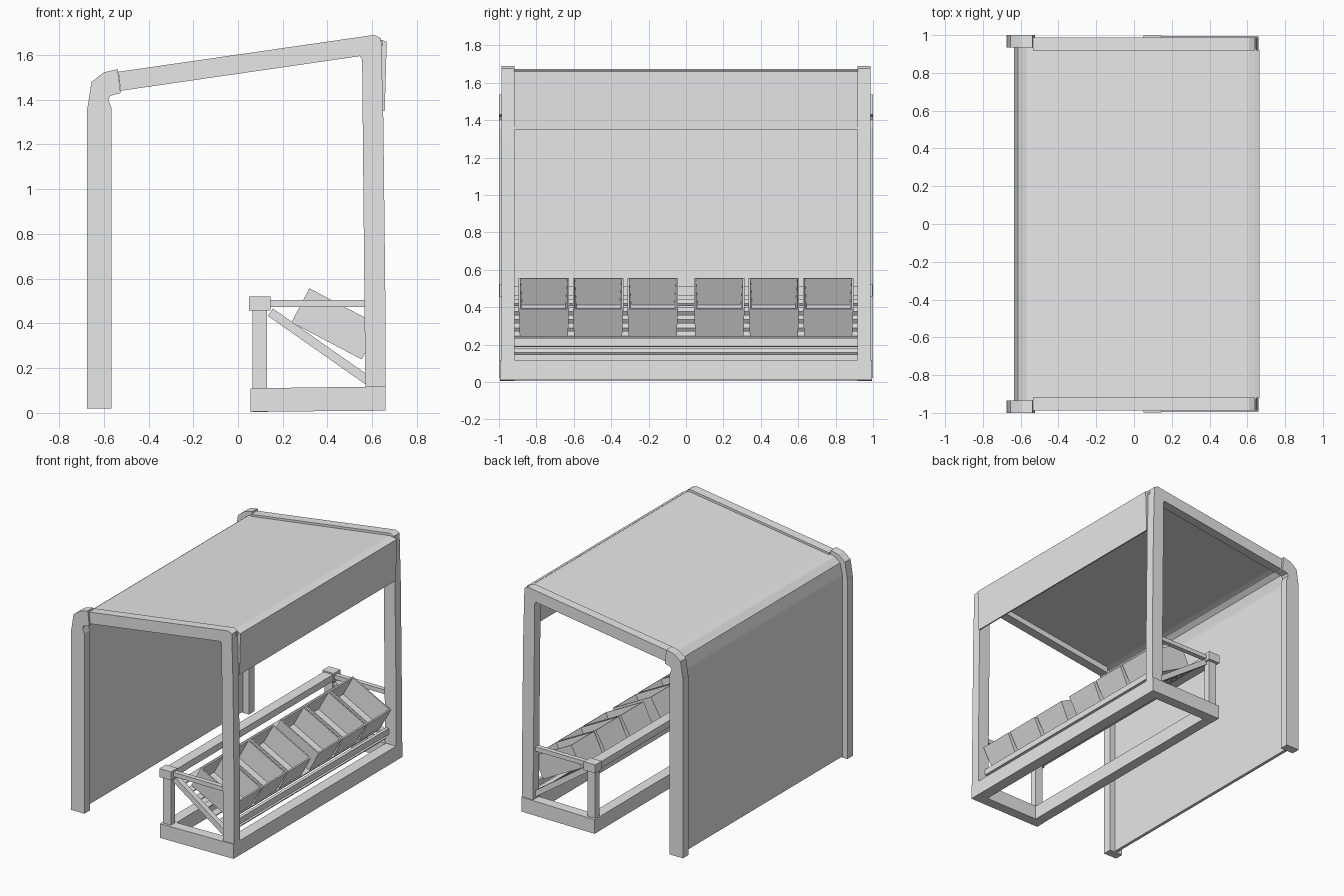
import bpy, bmesh, math
from mathutils import Matrix, Vector

cube = bpy.data.objects.get("Cube")
if cube:
    bpy.data.objects.remove(cube, do_unlink=True)

grey = bpy.data.materials.new("plain grey")
grey.use_nodes = True
grey.diffuse_color = (0.8, 0.8, 0.8, 1)
grey.node_tree.nodes["Principled BSDF"].inputs["Base Color"].default_value = (0.8, 0.8, 0.8, 1)


def finish(name, bm, mirror=False):
    """Turn a bmesh into an object, optionally mirrored front to back."""
    bmesh.ops.recalc_face_normals(bm, faces=bm.faces)
    mesh = bpy.data.meshes.new(name)
    bm.to_mesh(mesh)
    bm.free()
    mesh.materials.append(grey)
    obj = bpy.data.objects.new(name, mesh)
    bpy.context.collection.objects.link(obj)
    if mirror:
        mod = obj.modifiers.new("front to back", 'MIRROR')
        mod.use_axis = (False, True, False)
        mod.use_mirror_merge = False
    return obj


def prism(name, outline, y0, y1, mirror=False):
    """Extrude an x-z outline from y0 to y1."""
    bm = bmesh.new()
    face = bm.faces.new([bm.verts.new((x, y0, z)) for x, z in outline])
    ext = bmesh.ops.extrude_face_region(bm, geom=[face])
    bmesh.ops.translate(bm, vec=(0, y1 - y0, 0),
                        verts=[v for v in ext["geom"] if isinstance(v, bmesh.types.BMVert)])
    return finish(name, bm, mirror)


def box(name, x0, x1, y0, y1, z0, z1, mirror=False):
    return prism(name, [(x0, z0), (x1, z0), (x1, z1), (x0, z1)], y0, y1, mirror)


def strip(a, b, width):
    """Rectangle outline around the line from a to b."""
    a, b = Vector(a), Vector(b)
    d = (b - a).normalized() * width / 2
    n = Vector((-d.y, d.x))
    return [a + n, b + n, b - n, a - n]


# Shelter end frames
box("left_post", -0.675, -0.565, -1, -0.935, 0.02, 1.36, True)
prism("roof_elbow", [(-0.675, 1.35), (-0.655, 1.48), (-0.6, 1.522), (-0.538, 1.537),
                     (-0.525, 1.43), (-0.57, 1.418), (-0.58, 1.4), (-0.565, 1.36),
                     (-0.565, 1.35)], -1, -0.935, True)
prism("right_post_and_roof_beam",
      [(-0.535, 1.525), (0.61, 1.69), (0.64, 1.675), (0.65, 1.3), (0.66, 0.4), (0.66, 0.02),
       (0.57, 0.02), (0.555, 1.58), (0.545, 1.595), (-0.525, 1.44)], -0.987, -0.918, True)

# Wall and roof skin with a rounded corner
prism("wall_and_roof_panel",
      [(-0.635, 0.03), (-0.635, 1.38), (-0.615, 1.465), (-0.57, 1.5), (-0.52, 1.512),
       (0.61, 1.672), (0.645, 1.665), (0.645, 1.64), (0.61, 1.645), (-0.52, 1.485),
       (-0.56, 1.475), (-0.592, 1.45), (-0.612, 1.38), (-0.612, 0.03)], -0.937, 0.937)
prism("valance", [(0.638, 1.668), (0.665, 1.66), (0.656, 1.35), (0.646, 1.35)], -0.92, 0.92)

# Stand base and front rail
prism("base_end_bar", [(0.055, 0.005), (0.66, 0.01), (0.66, 0.118), (0.055, 0.11)],
      -0.995, -0.918, True)
box("base_inner_bar", 0.057, 0.135, -0.92, 0.92, 0.005, 0.11)
box("base_outer_bar", 0.575, 0.66, -0.92, 0.92, 0.01, 0.118)
box("short_post", 0.065, 0.13, -0.975, -0.925, 0.1, 0.47, True)
box("rail_cap", 0.05, 0.145, -0.997, -0.92, 0.457, 0.52, True)
box("long_rail", 0.06, 0.138, -0.93, 0.93, 0.46, 0.51)
box("end_rail", 0.14, 0.58, -0.965, -0.93, 0.473, 0.505, True)

# Sloping shelf
top, low = Vector((0.145, 0.45)), Vector((0.58, 0.145))
prism("diagonal_brace", strip(top, low, 0.04), -0.96, -0.92, True)
slope = (low - top).normalized()
count = 7
for i in range(count):
    mid = top.lerp(low, (i + 0.6) / count)
    prism(f"shelf_slat_{i + 1}", strip(mid - slope * 0.02, mid + slope * 0.02, 0.018),
          -0.92, 0.92)
box("shelf_lip", 0.575, 0.6, -0.92, 0.92, 0.19, 0.235)


def crate(name, y):
    """Open tapered crate, tilted to rest on the shelf."""
    bm = bmesh.new()
    bmesh.ops.create_cube(bm, size=1)
    bmesh.ops.scale(bm, vec=(0.355, 0.27, 0.172), verts=bm.verts)
    for v in bm.verts:
        if v.co.z < 0:
            v.co.y *= 0.95
    lid = max(bm.faces, key=lambda f: f.calc_center_median().z)
    bmesh.ops.inset_region(bm, faces=[lid], thickness=0.014)
    well = bmesh.ops.extrude_face_region(bm, geom=[lid])
    verts = [v for v in well["geom"] if isinstance(v, bmesh.types.BMVert)]
    bmesh.ops.delete(bm, geom=[lid], context='FACES')
    for v in verts:
        v.co.z -= 0.158
        v.co.y *= 0.93
    tilt = Matrix.Rotation(math.radians(27.8), 4, 'Y')
    bmesh.ops.transform(bm, matrix=Matrix.Translation((0.436, y, 0.398)) @ tilt, verts=bm.verts)
    finish(name, bm)


for i, y in enumerate((-0.76, -0.47, -0.178, 0.178, 0.47, 0.76)):
    crate(f"crate_{i + 1}", y)
